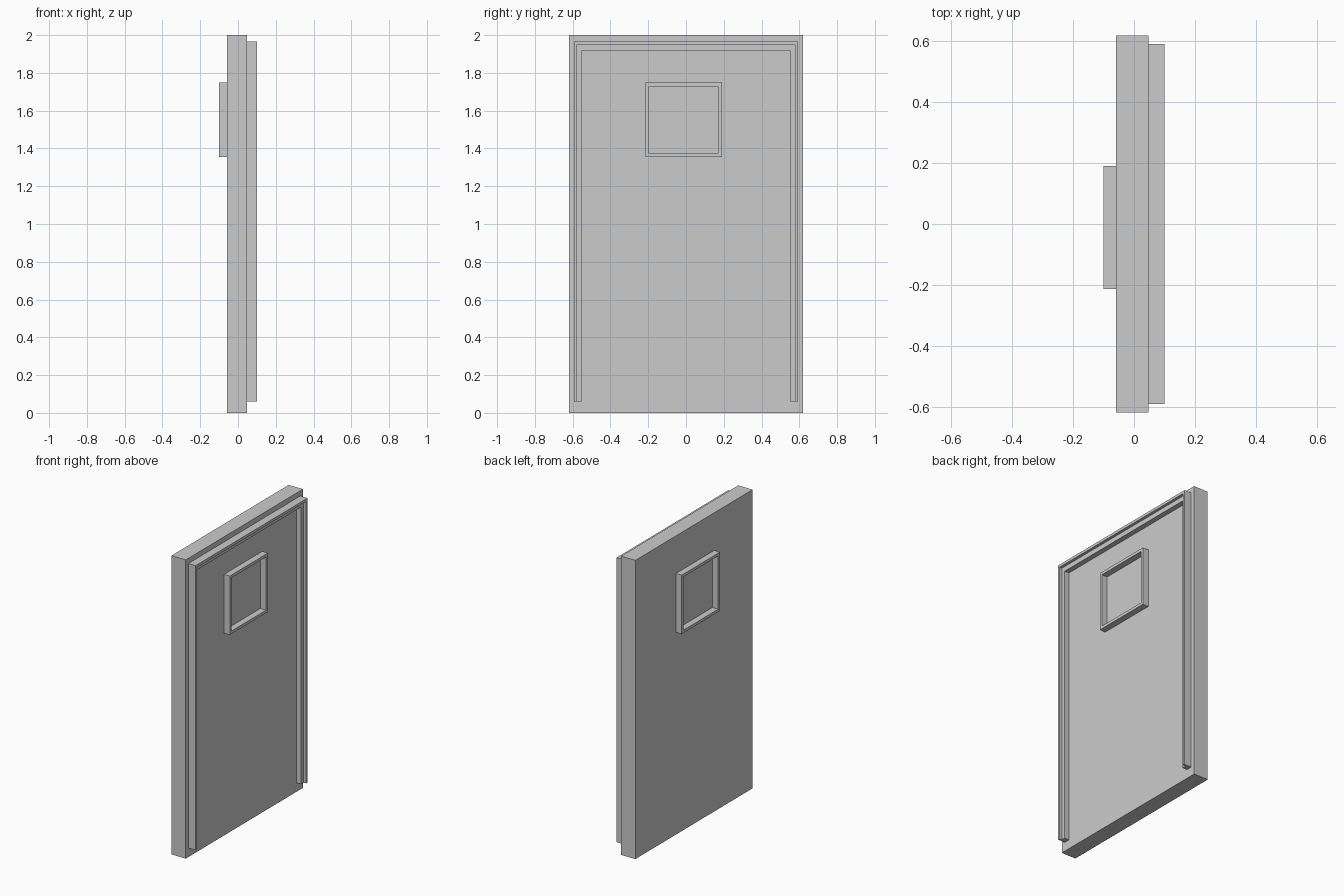
import bpy, bmesh

cube = bpy.data.objects.get("Cube")
if cube:
    bpy.data.objects.remove(cube, do_unlink=True)

grey = bpy.data.materials.new("plain grey")
grey.use_nodes = True
grey.diffuse_color = (0.6, 0.6, 0.6, 1)
grey.node_tree.nodes["Principled BSDF"].inputs["Base Color"].default_value = (0.6, 0.6, 0.6, 1)


def prism(name, outline, x0, x1):
    """Extrude a closed (y, z) outline from x0 to x1."""
    bm = bmesh.new()
    face = bm.faces.new([bm.verts.new((x0, y, z)) for y, z in outline])
    new = bmesh.ops.extrude_face_region(bm, geom=[face])["geom"]
    for v in new:
        if isinstance(v, bmesh.types.BMVert):
            v.co.x = x1
    bmesh.ops.recalc_face_normals(bm, faces=bm.faces)
    return finish(name, bm)


def finish(name, bm):
    mesh = bpy.data.meshes.new(name)
    bm.to_mesh(mesh)
    bm.free()
    mesh.materials.append(grey)
    obj = bpy.data.objects.new(name, mesh)
    bpy.context.collection.objects.link(obj)
    return obj


def rect(y0, y1, z0, z1):
    return [(y0, z0), (y1, z0), (y1, z1), (y0, z1)]


def arch(outer, outer_top, inner, inner_top, foot):
    """Upside-down U with square corners."""
    return [(-outer, foot), (-outer, outer_top), (outer, outer_top), (outer, foot),
            (inner, foot), (inner, inner_top), (-inner, inner_top), (-inner, foot)]


def window_frame(name, x0, x1):
    """Open rectangular border: outer and inner loops joined by four walls."""
    bm = bmesh.new()
    outer = rect(-0.214, 0.19, 1.354, 1.748)
    inner = rect(-0.195, 0.17, 1.373, 1.729)
    loops = [[bm.verts.new((x, y, z)) for y, z in pts]
             for pts, x in ((outer, x0), (outer, x1), (inner, x1), (inner, x0))]
    for a, b in zip(loops, loops[1:] + loops[:1]):
        for i in range(4):
            j = (i + 1) % 4
            bm.faces.new((a[i], a[j], b[j], b[i]))
    bmesh.ops.recalc_face_normals(bm, faces=bm.faces)
    return finish(name, bm)


# Door slab
BACK, FACE = -0.059, 0.047
prism("door_slab", rect(-0.62, 0.62, 0, 2), BACK, FACE)

# Stepped door stop: tall outer lip and lower inner strip
prism("outer_stop", arch(0.592, 1.965, 0.579, 1.947, 0.06), FACE, 0.10)
prism("inner_stop", arch(0.579, 1.947, 0.552, 1.915, 0.06), FACE, 0.081)

# Window frames on both sides
window_frame("left_window_frame", FACE, 0.089)
window_frame("right_window_frame", BACK, -0.101)
